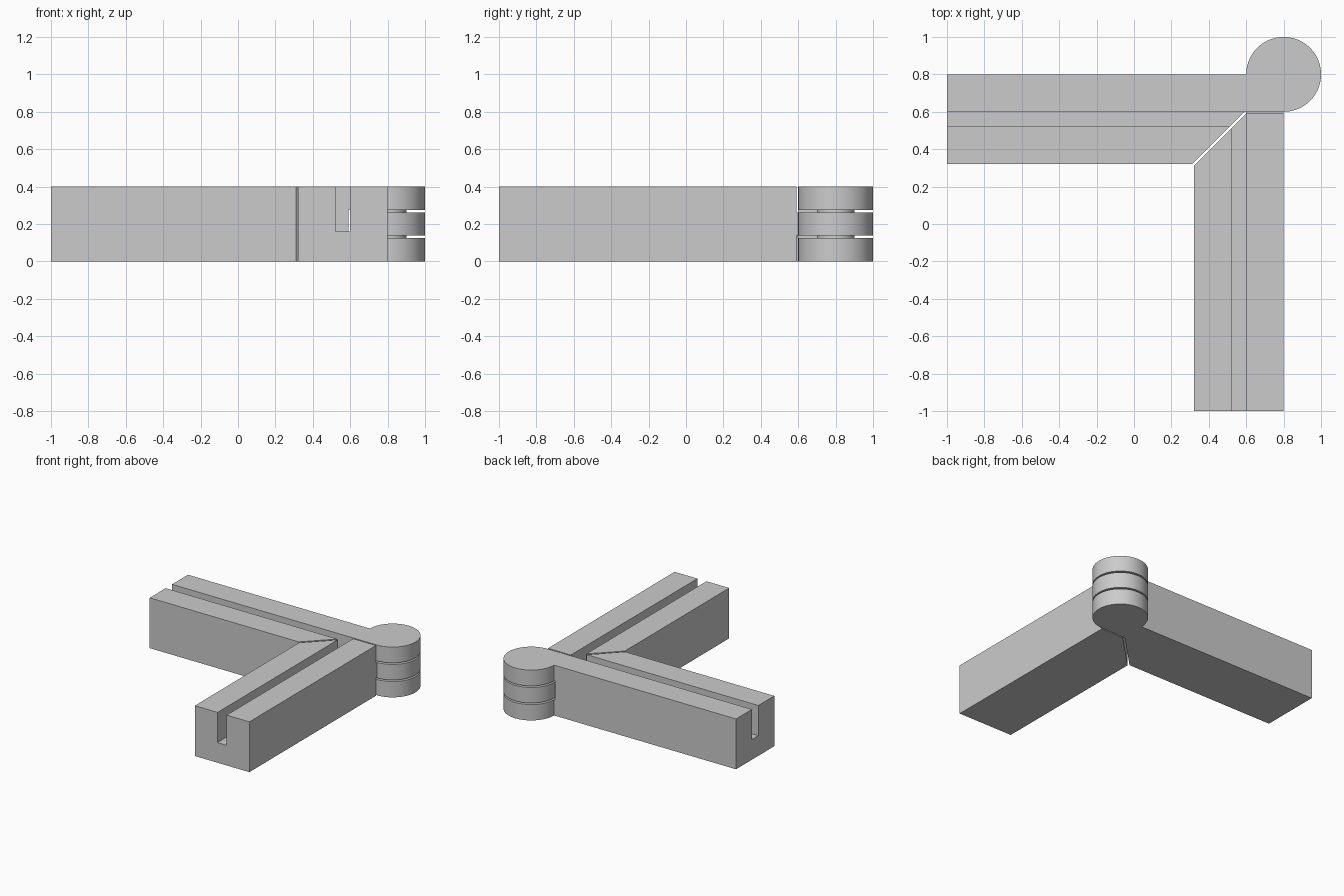
import bpy, bmesh
from math import sin, cos, pi

cube = bpy.data.objects.get("Cube")
if cube:
    bpy.data.objects.remove(cube, do_unlink=True)

GREY = (0.6, 0.6, 0.6, 1.0)
mat = bpy.data.materials.new("plain grey")
mat.use_nodes = True
mat.diffuse_color = GREY
mat.node_tree.nodes["Principled BSDF"].inputs["Base Color"].default_value = GREY

HEIGHT = 0.4
PIVOT = 0.8          # hinge axis, same in x and y
RADIUS = 0.2
MITRE = 0.01         # clearance between the arms


def prism(name, plan, z0, z1):
    """Extrude a plan outline between two heights."""
    bm = bmesh.new()
    face = bm.faces.new([bm.verts.new((x, y, z0)) for x, y in plan])
    up = bmesh.ops.extrude_face_region(bm, geom=[face])
    verts = [v for v in up["geom"] if isinstance(v, bmesh.types.BMVert)]
    bmesh.ops.translate(bm, verts=verts, vec=(0, 0, z1 - z0))
    bmesh.ops.recalc_face_normals(bm, faces=bm.faces)
    mesh = bpy.data.meshes.new(name)
    bm.to_mesh(mesh)
    bm.free()
    mesh.materials.append(mat)
    obj = bpy.data.objects.new(name, mesh)
    bpy.context.collection.objects.link(obj)
    return obj


def rect(x0, x1, y0, y1):
    return [(x0, y0), (x1, y0), (x1, y1), (x0, y1)]


def swap(plan):
    """Mirror a plan across the diagonal mitre."""
    return [(y, x) for x, y in plan]


def cut(obj, cutters):
    """Subtract the cutter prisms, then discard them."""
    for cutter in cutters:
        mod = obj.modifiers.new("cut", "BOOLEAN")
        mod.operation = "DIFFERENCE"
        mod.solver = "EXACT"
        mod.object = cutter
        cutter.hide_render = True
    bpy.context.view_layer.update()
    graph = bpy.context.evaluated_depsgraph_get()
    mesh = bpy.data.meshes.new_from_object(obj.evaluated_get(graph))
    obj.modifiers.clear()
    obj.data = mesh
    for cutter in cutters:
        bpy.data.objects.remove(cutter, do_unlink=True)


def smooth(obj):
    bpy.ops.object.select_all(action="DESELECT")
    obj.select_set(True)
    bpy.context.view_layer.objects.active = obj
    bpy.ops.object.shade_smooth_by_angle(angle=pi / 6)


def circle(radius, start, end, steps):
    return [(PIVOT + radius * cos(start + (end - start) * i / steps),
             PIVOT + radius * sin(start + (end - start) * i / steps))
            for i in range(steps + 1)]


# Arm plan: straight bar, three-quarter round knuckle, mitred inner end
arm_plan = ([(0.32, -1), (PIVOT, -1)]
            + circle(RADIUS, -pi / 2, pi, 72)
            + [(0.6, 0.6 - MITRE), (0.32, 0.32 - MITRE)])
slot_plan = rect(0.52, 0.6, -1.1, 0.7)
clear_plan = rect(0.5, 1.1, 0.6 - MITRE, 1.1)

# Front arm carries the single middle knuckle
front_arm = prism("front_arm", arm_plan, 0, HEIGHT)
cut(front_arm, [prism("slot_cutter", slot_plan, 0.16, 0.5),
                prism("lower_cutter", clear_plan, -0.1, 0.138),
                prism("upper_cutter", clear_plan, 0.262, 0.5)])

# Side arm carries the top and bottom knuckles
side_arm = prism("side_arm", swap(arm_plan), 0, HEIGHT)
cut(side_arm, [prism("slot_cutter", swap(slot_plan), 0.16, 0.5),
               prism("middle_cutter", swap(clear_plan), 0.126, 0.274)])

# Pin through the knuckles
hinge_pin = prism("hinge_pin", circle(0.1, 0, 2 * pi, 48)[:-1], 0.1, 0.3)

for part in (front_arm, side_arm, hinge_pin):
    smooth(part)
